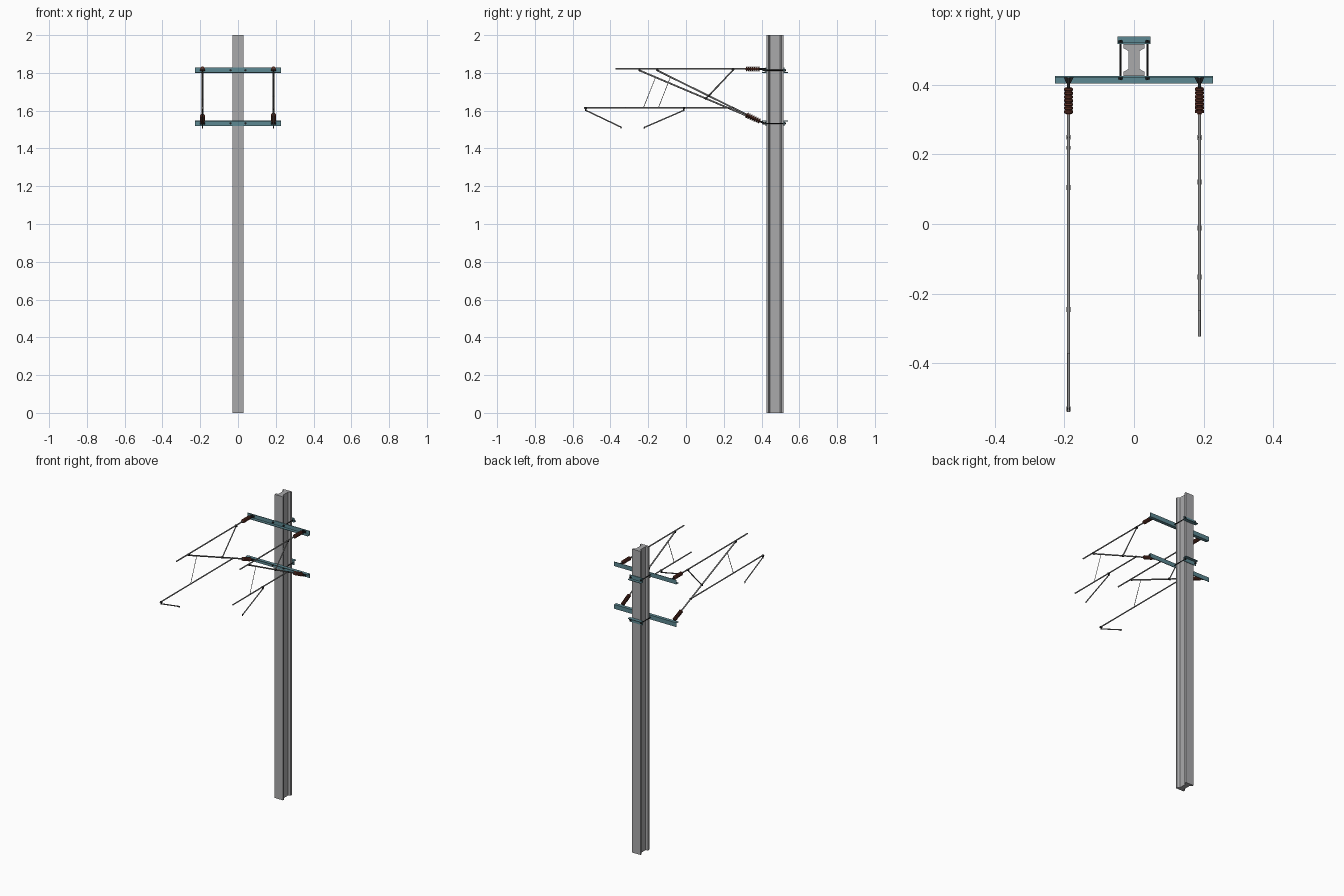
import bpy, bmesh, math
from mathutils import Vector

if "Cube" in bpy.data.objects:
    bpy.data.objects.remove(bpy.data.objects["Cube"])


def material(name, rgb):
    m = bpy.data.materials.new(name)
    m.diffuse_color = (*rgb, 1)
    m.use_nodes = True
    m.node_tree.nodes["Principled BSDF"].inputs["Base Color"].default_value = m.diffuse_color
    return m


CONCRETE = material("concrete grey", (0.40, 0.40, 0.41))
TEAL = material("painted teal steel", (0.11, 0.25, 0.29))
TUBE = material("galvanised tube", (0.30, 0.30, 0.30))
BROWN = material("brown ceramic", (0.13, 0.035, 0.022))
BLACK = material("black fitting", (0.015, 0.015, 0.015))


def finish(name, bm, mat, smooth=False):
    bmesh.ops.recalc_face_normals(bm, faces=bm.faces)
    me = bpy.data.meshes.new(name)
    bm.to_mesh(me)
    bm.free()
    me.materials.append(mat)
    ob = bpy.data.objects.new(name, me)
    bpy.context.collection.objects.link(ob)
    if smooth:
        bpy.ops.object.select_all(action='DESELECT')
        ob.select_set(True)
        bpy.context.view_layer.objects.active = ob
        bpy.ops.object.shade_smooth_by_angle(angle=math.radians(40))
    return ob


def prism(name, pts, direction, mat):
    """Extrude a closed outline of 3D points along a direction."""
    bm = bmesh.new()
    f = bm.faces.new([bm.verts.new(p) for p in pts])
    r = bmesh.ops.extrude_face_region(bm, geom=[f])
    bmesh.ops.translate(bm, vec=direction,
                        verts=[v for v in r["geom"] if isinstance(v, bmesh.types.BMVert)])
    return finish(name, bm, mat)


def lathe(name, a, b, profile, mat, sides=12):
    """Revolve (distance, radius) steps around the line from a to b."""
    a, b = Vector(a), Vector(b)
    q = (b - a).to_track_quat('Z', 'Y')
    bm = bmesh.new()
    rings = []
    for d, r in profile:
        rings.append([bm.verts.new(a + q @ Vector((r * math.cos(t), r * math.sin(t), d)))
                      for t in (2 * math.pi * k / sides for k in range(sides))])
    for r0, r1 in zip(rings, rings[1:]):
        for k in range(sides):
            j = (k + 1) % sides
            bm.faces.new((r0[k], r0[j], r1[j], r1[k]))
    bm.faces.new(rings[0])
    bm.faces.new(rings[-1])
    return finish(name, bm, mat, True)


def rod(name, a, b, r, mat, sides=12):
    return lathe(name, a, b, [(0, r), ((Vector(b) - Vector(a)).length, r)], mat, sides)


def insulator(name, a, b, sheds=7):
    length = (Vector(b) - Vector(a)).length
    step = length / sheds
    prof = []
    for i in range(sheds):
        s = i * step
        prof += [(s, 0.006), (s + 0.15 * step, 0.0125), (s + 0.6 * step, 0.0125), (s + 0.75 * step, 0.006)]
    prof.append((length, 0.006))
    return lathe(name, a, b, prof, BROWN, 16)


def clamp(name, p, axis=(1, 0, 0), r=0.007, half=0.006):
    p, axis = Vector(p), Vector(axis)
    return rod(name, p - axis * half, p + axis * half, r, BLACK, 8)


# H-section pole
Y0, Y1 = 0.425, 0.517
half = [(0.030, Y0), (0.030, Y0 + 0.012), (0.016, Y0 + 0.020),
        (0.016, Y1 - 0.020), (0.030, Y1 - 0.012), (0.030, Y1)]
outline = half + [(-x, y) for x, y in reversed(half)]
prism("pole", [(x, y, 0) for x, y in outline], (0, 0, 2), CONCRETE)


def angle_iron(name, half_len, y, out, z0, z1, flange_top):
    """L-section: plate against the pole, flange pointing away from it."""
    t, w = 0.004, 0.022
    za, s = (z1, -1) if flange_top else (z0, 1)
    zb = z0 if flange_top else z1
    pts = [(y, za), (y + out * w, za), (y + out * w, za + s * t),
           (y + out * t, za + s * t), (y + out * t, zb), (y, zb)]
    prism(name, [(-half_len, py, pz) for py, pz in pts], (2 * half_len, 0, 0), TEAL)


# Cross beams with their back straps and through bolts
for label, z0, z1, top in (("upper", 1.800, 1.828, False), ("lower", 1.519, 1.547, True)):
    angle_iron(label + "_cross_beam", 0.227, Y0, -1, z0, z1, top)
    angle_iron(label + "_back_strap", 0.047, Y1, 1, z0, z1, top)
    zb = (z0 + z1) / 2
    for side, x in (("left", -0.039), ("right", 0.039)):
        rod(f"{label}_{side}_bolt", (x, Y0 - 0.012, zb), (x, Y1 + 0.012, zb), 0.0028, BLACK, 8)
        for y in (Y0 - 0.007, Y1 + 0.007):
            clamp(f"{label}_{side}_nut", (x, y, zb), (0, 1, 0), 0.006, 0.003)


def cantilever(side, x, top_end, top_clamp, reg_end, steady_y, steady_tip, wire_y, strut_y):
    ZT, ZR = 1.821, 1.616
    def P(y, z):
        return Vector((x, y, z))
    root = P(0.415, 1.533)
    tip = P(top_clamp, 1.813)
    along = (tip - root).normalized()

    def on_diag(y):
        return root + (tip - root) * ((y - root.y) / (tip.y - root.y))

    def diag_at_z(z):
        return root + (tip - root) * ((z - root.z) / (tip.z - root.z))

    # Insulators and their mounts on the beams
    insulator(side + "_upper_insulator", P(0.39, ZT), P(0.315, ZT))
    insulator(side + "_lower_insulator", root + along * 0.027, root + along * 0.108)
    rod(side + "_upper_pin", P(0.424, ZT), P(0.385, ZT), 0.0045, BLACK)
    rod(side + "_lower_pin", root - along * 0.006, root + along * 0.03, 0.0045, BLACK)
    for label, z in (("upper", 1.817), ("lower", 1.533)):
        prism(f"{side}_{label}_mount",
              [(x - 0.014, 0.421, z - 0.006), (x + 0.014, 0.421, z - 0.006),
               (x + 0.006, 0.404, z - 0.006), (x - 0.006, 0.404, z - 0.006)],
              (0, 0, 0.011), BLACK)
    # Tubes
    rod(side + "_top_tube", P(0.32, ZT), P(top_end, ZT), 0.0042, TUBE)
    rod(side + "_diagonal_tube", root + along * 0.10, tip, 0.0045, TUBE)
    reg_start = diag_at_z(ZR)
    rod(side + "_registration_tube", reg_start, P(reg_end, ZR), 0.004, TUBE)
    strut_foot = on_diag(strut_y)
    rod(side + "_strut", P(0.249, ZT - 0.006), strut_foot, 0.0035, TUBE)
    # Hanger wire from the diagonal down to the registration tube
    rod(side + "_hanger_wire", on_diag(wire_y), P(wire_y - 0.064, ZR), 0.0018, TUBE, 6)
    # Steady arm, hung from the registration tube
    arm_top = P(steady_y, ZR - 0.014)
    rod(side + "_steady_arm", arm_top, P(steady_tip[0], steady_tip[1]), 0.0035, TUBE)
    rod(side + "_steady_drop", P(steady_y, ZR), arm_top - Vector((0, 0, 0.004)), 0.004, BLACK, 8)
    rod(side + "_contact_clip", P(steady_tip[0], steady_tip[1] + 0.003),
        P(steady_tip[0] - 0.003, steady_tip[1] - 0.007), 0.003, BLACK, 8)
    # Clamps
    for label, p in (("top_strut", P(0.249, ZT - 0.004)), ("foot_strut", strut_foot),
                     ("top_diagonal", P(top_clamp, ZT - 0.006)), ("steady", P(steady_y, ZR - 0.003))):
        clamp(f"{side}_{label}_clamp", p)
    clamp(side + "_registration_clamp", reg_start, r=0.005)


cantilever("left", -0.188, -0.372, -0.246, -0.540, -0.531, (-0.342, 1.512), -0.161, 0.105)
cantilever("right", 0.188, -0.248, -0.152, -0.323, -0.011, (-0.219, 1.512), -0.082, 0.121)
